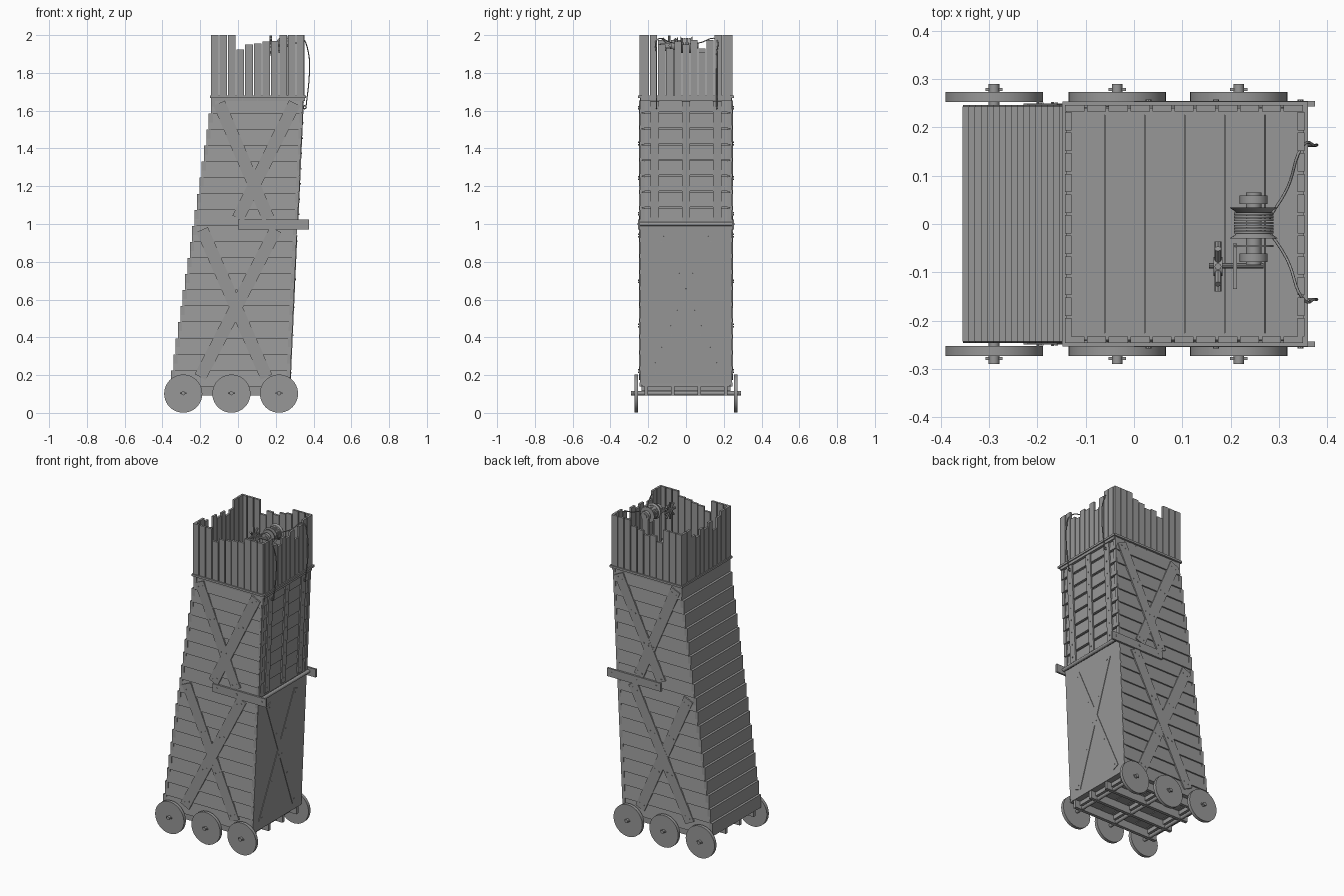
import bpy, bmesh, math, random
from mathutils import Vector, Matrix

if "Cube" in bpy.data.objects:
    bpy.data.objects.remove(bpy.data.objects["Cube"])
random.seed(4)
V = Vector

# dark weathered wood
wood = bpy.data.materials.new("dark_wood")
wood.diffuse_color = (0.31, 0.31, 0.31, 1)
wood.use_nodes = True
wood.node_tree.nodes["Principled BSDF"].inputs["Base Color"].default_value = wood.diffuse_color


def hexa(bm, lo, hi):
    """Solid between a bottom quad and a top quad."""
    a = [bm.verts.new(p) for p in lo]
    b = [bm.verts.new(p) for p in hi]
    bm.faces.new(a[::-1])
    bm.faces.new(b)
    for i in range(4):
        j = (i + 1) % 4
        bm.faces.new((a[i], a[j], b[j], b[i]))


def quad(x0, x1, y0, y1, z):
    return [(x0, y0, z), (x1, y0, z), (x1, y1, z), (x0, y1, z)]


def box(bm, x0, x1, y0, y1, z0, z1):
    hexa(bm, quad(x0, x1, y0, y1, z0), quad(x0, x1, y0, y1, z1))


def board(bm, p, q, w, t, n):
    """Flat board from p to q, w wide, t thick along normal n."""
    p, q, n = V(p), V(q), V(n).normalized()
    s = (q - p).cross(n).normalized() * w / 2
    f = lambda c: [c - s - n * t / 2, c + s - n * t / 2, c + s + n * t / 2, c - s + n * t / 2]
    hexa(bm, f(p), f(q))


def rod(bm, p, q, r, seg=16, r2=None):
    p, q = V(p), V(q)
    m = Matrix.Translation((p + q) / 2) @ (q - p).to_track_quat('Z', 'Y').to_matrix().to_4x4()
    bmesh.ops.create_cone(bm, cap_ends=True, segments=seg, radius1=r,
                          radius2=r if r2 is None else r2, depth=(q - p).length, matrix=m)


def finish(bm, name, smooth=False):
    bmesh.ops.recalc_face_normals(bm, faces=bm.faces)
    me = bpy.data.meshes.new(name)
    bm.to_mesh(me)
    bm.free()
    me.materials.append(wood)
    ob = bpy.data.objects.new(name, me)
    bpy.context.collection.objects.link(ob)
    if smooth:
        bpy.context.view_layer.objects.active = ob
        ob.select_set(True)
        bpy.ops.object.shade_smooth_by_angle(angle=math.radians(35))
        ob.select_set(False)


def xr(z):
    """Slightly leaning assault face (+x)."""
    return 0.275 + (z - 0.14) * 0.045


N, Z0, PITCH = 18, 0.14, 0.085
WHEELS = (-0.29, -0.035, 0.217)

# wheels, axles and hub pins
bm = bmesh.new()
for x in WHEELS:
    rod(bm, (x, -0.29, 0.104), (x, 0.29, 0.104), 0.011, 12)
    for s in (-1, 1):
        rod(bm, (x, s * 0.253, 0.102), (x, s * 0.273, 0.102), 0.101, 40)
        box(bm, x - 0.018, x + 0.018, s * 0.279 - 0.003, s * 0.279 + 0.003, 0.1, 0.108)
finish(bm, "wheels_and_axles", True)

# chassis beams and lower floor
bm = bmesh.new()
for y in (-0.21, -0.07, 0.07, 0.21):
    box(bm, -0.335, 0.27, y - 0.01, y + 0.01, 0.092, 0.14)
for x in WHEELS:
    box(bm, x - 0.02, x + 0.02, -0.235, 0.235, 0.115, 0.14)
for i in range(7):
    x = -0.34 + i * 0.087
    box(bm, x, x + 0.082, -0.235, 0.235, 0.14, 0.155)
finish(bm, "chassis")

# stepped rear planks and overlapping side clapboards
back, side = bmesh.new(), bmesh.new()
for i in range(N):
    z, x = Z0 + i * PITCH, -0.355 + 0.0125 * i
    t = z + PITCH
    box(back, x, x + 0.022, -0.243, 0.243, z + 0.002, t)
    for s in (-1, 1):
        ya, yb = s * 0.247, s * 0.238
        hexa(side, quad(x + 0.001, xr(z) - 0.003, ya - s * 0.012, ya, z),
             quad(x + 0.001, xr(t) - 0.003, yb - s * 0.012, yb, t))
finish(back, "rear_planks")
finish(side, "side_clapboards")

# crossed braces on both sides, with nails
bm, nails = bmesh.new(), bmesh.new()
crosses = [((-0.19, 0.97), (0.15, 0.19)), ((0.2, 0.97), (-0.2, 0.19)),
           ((-0.1, 1.64), (0.16, 1.03)), ((0.30, 1.64), (0.0, 1.03))]
for s in (-1, 1):
    for k, (a, b) in enumerate(crosses):
        y = s * (0.2445 + 0.001 * (k % 2))
        p, q = V((a[0], y, a[1])), V((b[0], y, b[1]))
        board(bm, p, q, 0.066, 0.009, (0, 1, 0))
        for f in (0.04, 0.35, 0.65, 0.96):
            c = p.lerp(q, f)
            for d in (-0.015, 0.015):
                e = c + V((d, 0, d * 0.4))
                rod(nails, e, e + V((0, s * 0.0075, 0)), 0.004, 6)
finish(bm, "side_braces")

# lower assault panel with thin cross braces
bm = bmesh.new()
hexa(bm, quad(xr(.14) - .02, xr(.14), -.243, .243, .155), quad(xr(.99) - .02, xr(.99), -.243, .243, .995))
box(bm, xr(.14) - .02, xr(.14), -.232, .232, .14, .156)
for s in (-1, 1):
    p, q = V((xr(.19), s * -.17, .19)), V((xr(.93), s * .14, .93))
    board(bm, p, q, 0.045, 0.006, (1, 0, -0.045))
    for f in (0.03, 0.3, 0.5, 0.7, 0.97):
        c = p.lerp(q, f)
        rod(nails, c, c + V((0.006, 0, 0)), 0.004, 6)
finish(bm, "assault_panel")

# drawbridge: tilted cross planks, corner posts and straps
bm = bmesh.new()
for i in range(8):
    z = 1.0 + i * 0.0838
    t = z + 0.0838
    a, b = xr(z) + 0.001, xr(t) - 0.008
    hexa(bm, quad(a - 0.015, a, -0.222, 0.222, z + 0.007), quad(b - 0.015, b, -0.222, 0.222, t))
    for s in (-1, 1):
        box(bm, xr(z) - 0.012, xr(z) + 0.004, s * 0.232 - 0.011, s * 0.232 + 0.011, z + 0.003, t)
box(bm, xr(1.0) - 0.03, xr(1.0) - 0.016, -0.23, 0.23, 1.0, 1.66)
finish(bm, "drawbridge_planks")
bm = bmesh.new()
for y, w in ((-0.165, 0.045), (0, 0.04), (0.165, 0.045)):
    p, q = V((xr(1.02) + 0.001, y, 1.02)), V((xr(1.65) + 0.001, y, 1.65))
    board(bm, p, q, w, 0.009, (1, 0, -0.045))
    for i in range(8):
        c = p.lerp(q, 0.05 + i * 0.128)
        rod(nails, c, c + V((0.008, 0, 0)), 0.004, 6)
finish(bm, "drawbridge_straps")

# hinge beams and pivot pole
bm = bmesh.new()
for s in (-1, 1):
    box(bm, 0.0, 0.375, s * 0.249 - 0.006, s * 0.249 + 0.006, 0.972, 1.024)
    for x in (0.03, 0.17, 0.345):
        rod(nails, (x, s * 0.25, 1.0), (x, s * 0.258, 1.0), 0.006, 8)
rod(bm, (0.325, -0.255, 1.0), (0.325, 0.255, 1.0), 0.011, 12)
finish(bm, "hinge_beams")
finish(nails, "nails")

# upper deck and trim band
bm = bmesh.new()
for i in range(6):
    x = -0.143 + i * 0.083
    box(bm, x, x + 0.0815, -0.24, 0.24, 1.65, 1.668)
finish(bm, "upper_deck")
bm = bmesh.new()
for s in (-1, 1):
    box(bm, -0.148, 0.36, s * 0.249 - 0.005, s * 0.249 + 0.005, 1.667, 1.68)
for x in (-0.144, 0.355):
    box(bm, x - 0.005, x + 0.005, -0.25, 0.25, 1.667, 1.68)
finish(bm, "parapet_trim")

# parapet palisade of uneven vertical planks
bm = bmesh.new()
tops = [2, 2, 2, 1.925, 1.95, 1.955, 1.965, 1.97, 2, 2, 2]
for s in (-1, 1):
    for i, h in enumerate(tops):
        x = -0.143 + i * 0.0453
        h = h if s < 0 or h == 2 else h - random.uniform(0, 0.05)
        box(bm, x, x + 0.04, s * 0.24 - 0.007, s * 0.24 + 0.007, 1.668, h)
ends = [2, 2, 1.95, 1.93, 1.965, 1.95, 1.975, 1.91, 1.975, 2, 2]
for x, hs in ((-0.136, ends[::-1]), (0.346, ends)):
    for i, h in enumerate(hs):
        y = -0.233 + i * 0.0427
        box(bm, x - 0.007, x + 0.007, y, y + 0.038, 1.668, h)
finish(bm, "parapet_planks")

# winch: stand, drum, flanges, gear and spoked hand wheel
bm = bmesh.new()
cx, cz = 0.248, 1.945
for y in (0.05, -0.07):
    box(bm, cx - 0.02, cx + 0.02, y - 0.008, y + 0.008, 1.668, cz)
    rod(bm, (cx, y - 0.009, cz), (cx, y + 0.009, cz), 0.029, 16)
rod(bm, (cx, -0.085, cz), (cx, 0.065, cz), 0.016, 16)
for i in range(7):
    y = -0.02 + i * 0.0065
    rod(bm, (cx, y, cz), (cx, y + 0.005, cz), 0.041, 20)
rod(bm, (cx, 0.024, cz), (cx, 0.034, cz), 0.036, 20, 0.05)
rod(bm, (cx, -0.02, cz), (cx, -0.03, cz), 0.036, 20, 0.05)
rod(bm, (cx, -0.048, cz), (cx, -0.043, cz), 0.042, 14)
box(bm, 0.205, 0.213, -0.135, -0.04, cz - 0.012, cz + 0.012)
rod(bm, (0.155, -0.086, cz), (cx + 0.02, -0.086, cz), 0.006, 10)
for k in range(4):
    a = k * math.pi / 4
    d = V((0, math.cos(a), math.sin(a))) * 0.052
    c = V((0.174, -0.088, cz))
    rod(bm, c - d, c + d, 0.007, 8)
rod(bm, (0.165, -0.088, cz), (0.183, -0.088, cz), 0.02, 12)
finish(bm, "winch", True)

# hoisting ropes and their anchor rings
for name, s, y0 in (("rope_left", 1, 0.012), ("rope_right", -1, -0.015)):
    cu = bpy.data.curves.new(name, 'CURVE')
    cu.dimensions, cu.bevel_depth, cu.bevel_resolution, cu.resolution_u = '3D', 0.003, 1, 6
    cu.materials.append(wood)
    sp = cu.splines.new('BEZIER')
    ye = 0.163 if s > 0 else -0.156
    pts = [(0.28, y0, 1.955), (0.318, s * 0.075, 1.96), (0.347, ye * 0.97, 1.978), (0.374, ye, 1.9),
           (0.378, ye, 1.8), (0.36, ye, 1.62)]
    sp.bezier_points.add(len(pts) - 1)
    for b, p in zip(sp.bezier_points, pts):
        b.co, b.handle_left_type, b.handle_right_type = p, 'AUTO', 'AUTO'
    bpy.context.collection.objects.link(bpy.data.objects.new(name, cu))
    bpy.ops.mesh.primitive_torus_add(major_segments=14, minor_segments=6, major_radius=0.008,
                                     minor_radius=0.003, location=(0.353, ye, 1.618),
                                     rotation=(math.pi / 2, 0, 0))
    bpy.context.object.name = name + "_ring"
    bpy.context.object.data.materials.append(wood)
